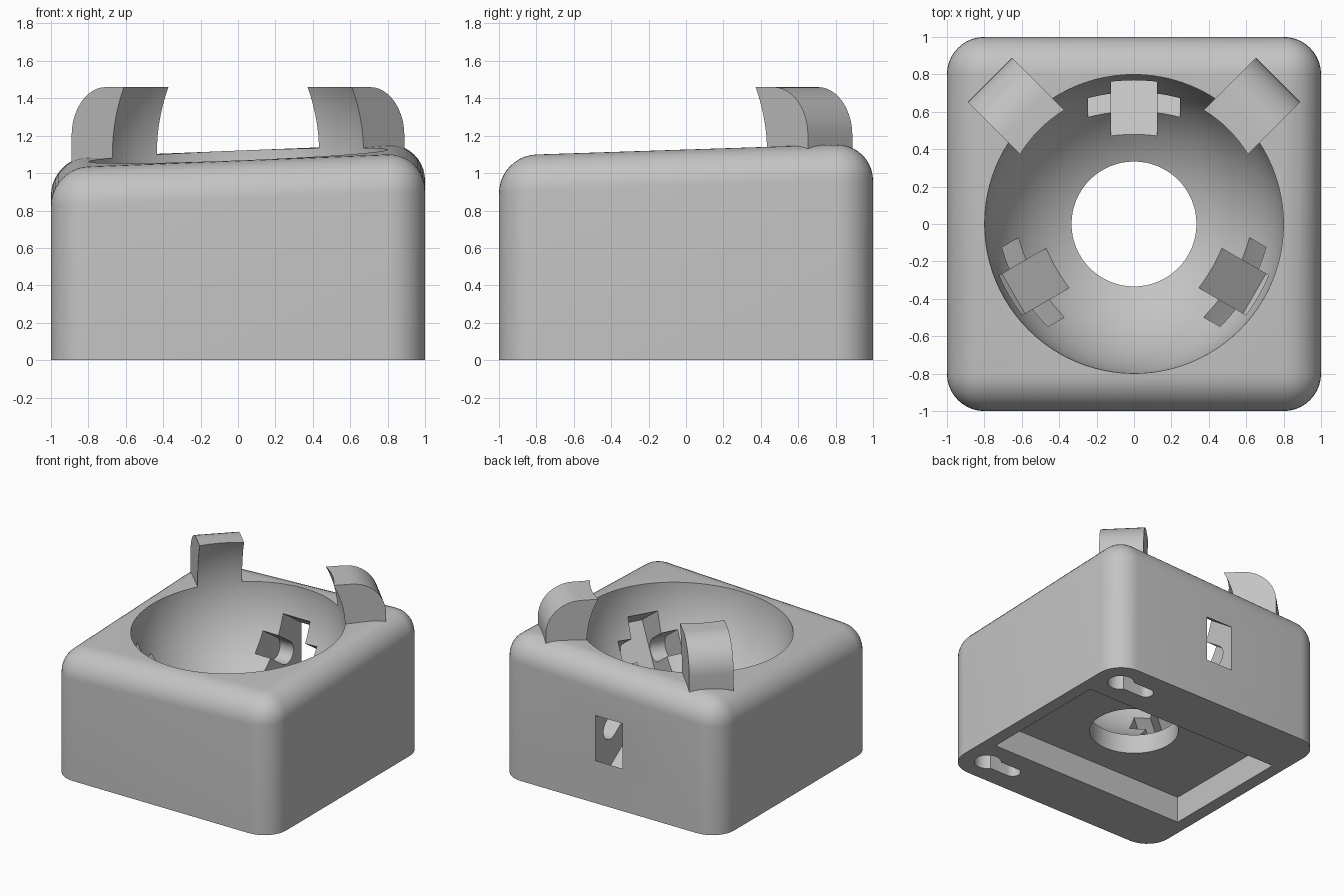
import bpy, bmesh
from math import radians, sin, cos, pi, asin
from mathutils import Matrix

default = bpy.data.objects.get("Cube")
if default:
    bpy.data.objects.remove(default, do_unlink=True)

grey = bpy.data.materials.new("plain_grey")
grey.use_nodes = True
GREY = (0.55, 0.55, 0.55, 1)
grey.diffuse_color = GREY
grey.node_tree.nodes["Principled BSDF"].inputs["Base Color"].default_value = GREY

BALL_Z, BALL_R = 1.1, 0.8


def finish(name, bm, matrix=Matrix()):
    bmesh.ops.transform(bm, matrix=matrix, verts=bm.verts)
    bmesh.ops.recalc_face_normals(bm, faces=bm.faces)
    mesh = bpy.data.meshes.new(name)
    bm.to_mesh(mesh)
    bm.free()
    mesh.materials.append(grey)
    obj = bpy.data.objects.new(name, mesh)
    bpy.context.collection.objects.link(obj)
    return obj


def arc(cx, cz, r, start, end, steps):
    angles = [radians(start + (end - start) * i / steps) for i in range(steps + 1)]
    return [(cx + r * cos(a), cz + r * sin(a)) for a in angles]


def rect(x0, x1, z0, z1):
    return [(x0, z0), (x1, z0), (x1, z1), (x0, z1)]


def prism(name, profile, half, matrix=Matrix()):
    """Extrude an xz profile along y by half to each side."""
    bm = bmesh.new()
    face = bm.faces.new([bm.verts.new((x, -half, z)) for x, z in profile])
    out = bmesh.ops.extrude_face_region(bm, geom=[face])
    moved = [v for v in out["geom"] if isinstance(v, bmesh.types.BMVert)]
    bmesh.ops.translate(bm, verts=moved, vec=(0, 2 * half, 0))
    return finish(name, bm, matrix)


def combine(target, tool, operation):
    mod = target.modifiers.new(tool.name, 'BOOLEAN')
    mod.object, mod.operation, mod.solver = tool, operation, 'EXACT'
    bpy.ops.object.select_all(action='DESELECT')
    bpy.context.view_layer.objects.active = target
    target.select_set(True)
    bpy.ops.object.modifier_apply(modifier=mod.name)
    bpy.data.objects.remove(tool, do_unlink=True)


# Housing: block with a sloping top, rounded except around the base
bm = bmesh.new()
bmesh.ops.create_cube(bm, size=2)
for v in bm.verts:
    v.co.z = 1.094 + 0.04 * v.co.x + 0.033 * v.co.y if v.co.z > 0 else 0
rounded = [e for e in bm.edges if max(v.co.z for v in e.verts) > 0.5]
bmesh.ops.bevel(bm, geom=rounded, offset=0.2, offset_type='OFFSET',
                segments=10, profile=0.5, affect='EDGES')
housing = finish("ball_housing", bm)

# Two retaining arms on the back corners
arm = [(0.5, 0.8), (1.09, 0.8)] + arc(0.83, 1.2, 0.26, 0, 90, 12) + [(0.5, 1.46)]
for angle in (45, 135):
    turn = Matrix.Rotation(radians(angle), 4, 'Z')
    combine(housing, prism("retaining_arm", arm, 0.168, turn), 'UNION')

# Ball cavity
bm = bmesh.new()
bmesh.ops.create_uvsphere(bm, u_segments=96, v_segments=48, radius=BALL_R)
cavity = finish("ball_cavity", bm, Matrix.Translation((0, 0, BALL_Z)))
combine(housing, cavity, 'DIFFERENCE')

# Rectangular pocket underneath and the round opening above it
flat = Matrix.Rotation(pi / 2, 4, 'X')
combine(housing, prism("base_pocket", rect(-0.895, 0.895, -0.2, 0.215), 0.555), 'DIFFERENCE')
circle = arc(0, 0, 0.334, 0, 360, 64)[:-1]
opening = prism("centre_opening", circle, 0.2, Matrix.Translation((0, 0, 0.3)) @ flat)
combine(housing, opening, 'DIFFERENCE')

# Three bearing slots with round-bottomed axle grooves; the back one breaks through
groove = [(0.65, -0.09)] + arc(0.98, 0, 0.09, -90, 90, 12) + [(0.65, 0.09)]
for angle, depth in ((90, 1.25), (210, 1.08), (330, 1.08)):
    aim = (Matrix.Translation((0, 0, BALL_Z)) @ Matrix.Rotation(radians(angle), 4, 'Z')
           @ Matrix.Rotation(radians(34.6), 4, 'Y'))
    slot = prism("bearing_slot", rect(0.6, depth, -0.255, 0.255), 0.122, aim)
    combine(housing, slot, 'DIFFERENCE')
    combine(housing, prism("axle_groove", groove, 0.245, aim), 'DIFFERENCE')

# Keyhole hangers in the base
BIG, SMALL = 0.1, 0.06
gap = 180 - math_angle if (math_angle := asin(SMALL / BIG) * 180 / pi) else 180
keyhole = arc(0.785, 0, BIG, -gap, gap, 24) + arc(0.54, 0, SMALL, 90, 270, 12)
for y in (-0.78, 0.78):
    hanger = prism("keyhole", keyhole, 0.15, Matrix.Translation((0, y, 0)) @ flat)
    combine(housing, hanger, 'DIFFERENCE')

bpy.ops.object.select_all(action='DESELECT')
housing.select_set(True)
bpy.context.view_layer.objects.active = housing
bpy.ops.object.shade_smooth_by_angle(angle=radians(25))
